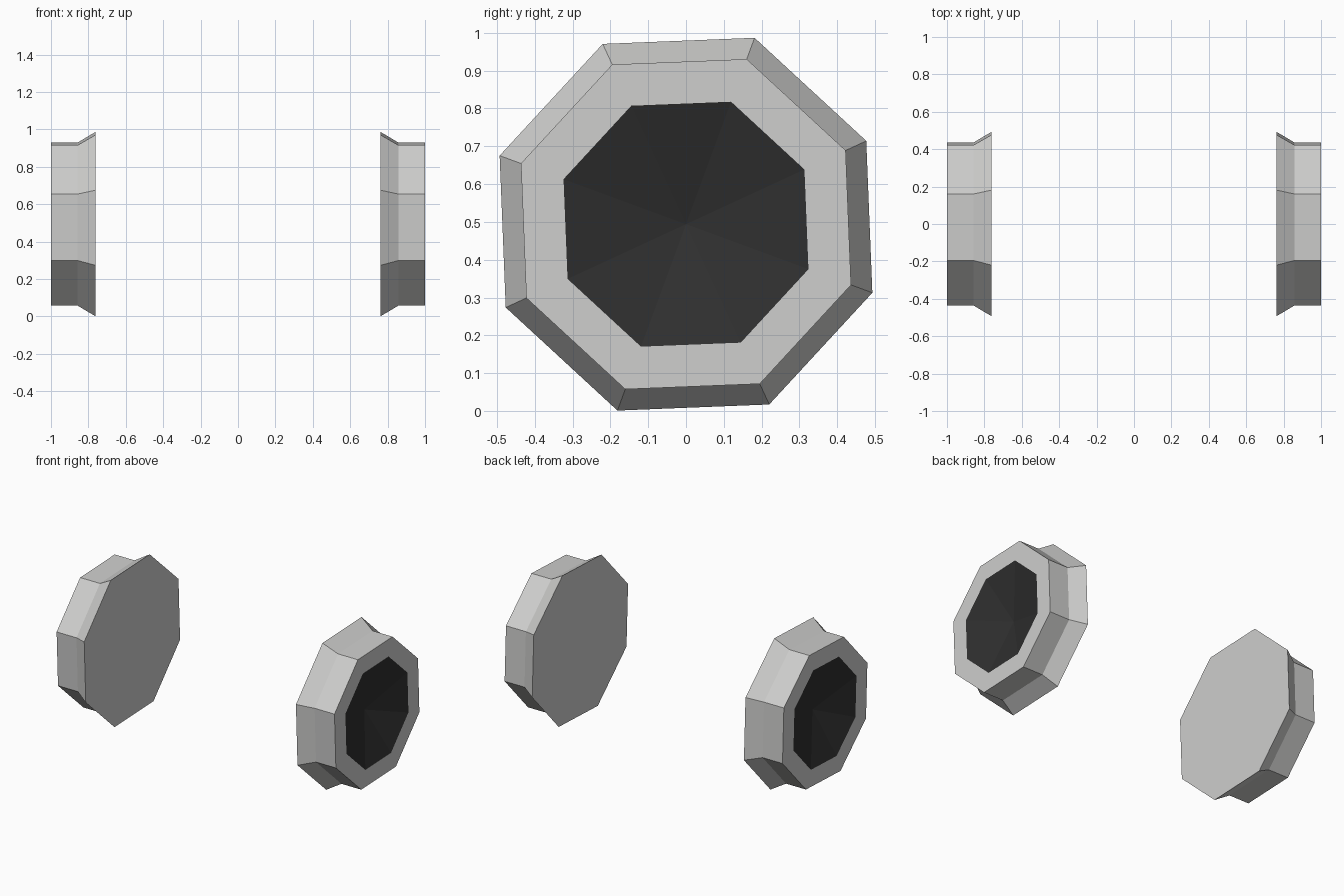
import bpy
import bmesh
import math

if "Cube" in bpy.data.objects:
    bpy.data.objects.remove(bpy.data.objects["Cube"])

SIDES = 8
START = math.radians(24.8)   # slight roll of the octagon
CENTRE_Z = 0.494


def material(name, rgb):
    m = bpy.data.materials.new(name)
    m.diffuse_color = (*rgb, 1.0)
    m.use_nodes = True
    m.node_tree.nodes["Principled BSDF"].inputs["Base Color"].default_value = m.diffuse_color
    return m


grey = material("light grey", (0.62, 0.62, 0.61))
dark = material("dark hub", (0.029, 0.029, 0.029))

# Wheel section from the inner face outwards: (x, radius)
PROFILE = [(0.762, 0.525), (0.857, 0.465), (1.0, 0.465), (1.0, 0.345)]
HUB_APEX_X = 0.91


def wheel(name, side):
    bm = bmesh.new()
    rings = []
    for x, r in PROFILE:
        ring = []
        for i in range(SIDES):
            a = START + 2 * math.pi * i / SIDES
            ring.append(bm.verts.new((side * x, r * math.cos(a), r * math.sin(a))))
        rings.append(ring)
    # flat inner face
    bm.faces.new(rings[0])
    # flared tread and outer rim
    for a, b in zip(rings, rings[1:]):
        for i in range(SIDES):
            j = (i + 1) % SIDES
            bm.faces.new((a[i], a[j], b[j], b[i]))
    # shallow dished dark hub
    apex = bm.verts.new((side * HUB_APEX_X, 0, 0))
    for i in range(SIDES):
        f = bm.faces.new((rings[-1][i], rings[-1][(i + 1) % SIDES], apex))
        f.material_index = 1
    bmesh.ops.recalc_face_normals(bm, faces=bm.faces)
    mesh = bpy.data.meshes.new(name)
    bm.to_mesh(mesh)
    bm.free()
    mesh.materials.append(grey)
    mesh.materials.append(dark)
    obj = bpy.data.objects.new(name, mesh)
    obj.location.z = CENTRE_Z
    bpy.context.collection.objects.link(obj)


wheel("right_wheel", 1)
wheel("left_wheel", -1)
